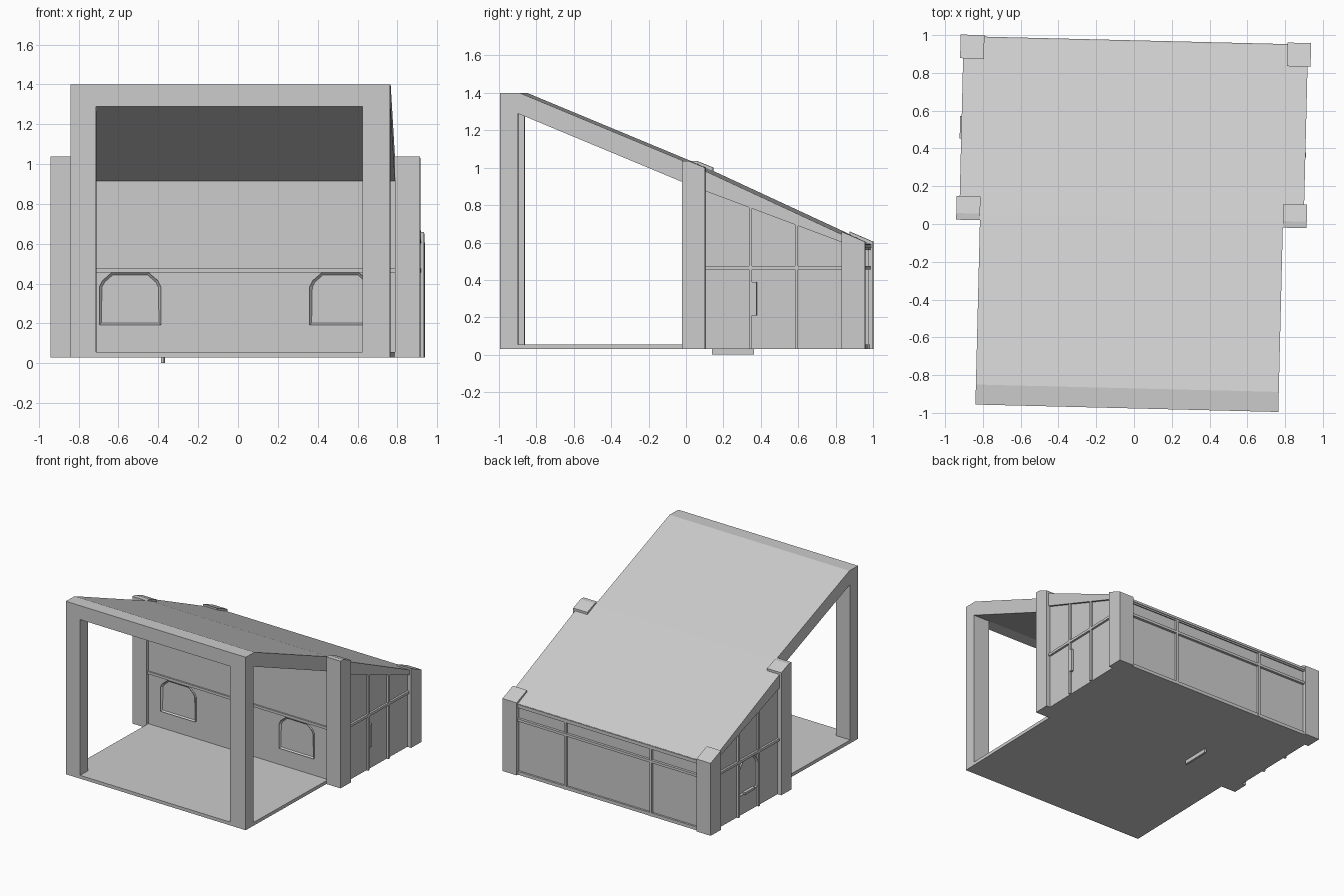
import bpy, bmesh
from mathutils import Matrix, Vector

if "Cube" in bpy.data.objects:
    bpy.data.objects.remove(bpy.data.objects["Cube"])

# The whole shelter sits slightly turned about z
PLACE = Matrix.Rotation(-0.0245, 4, 'Z') @ Matrix.Translation((-0.014, 0, 0))


def finish(name, bm):
    bmesh.ops.recalc_face_normals(bm, faces=bm.faces[:])
    bm.transform(PLACE)
    me = bpy.data.meshes.new(name)
    bm.to_mesh(me)
    bm.free()
    ob = bpy.data.objects.new(name, me)
    bpy.context.collection.objects.link(ob)
    return ob


def prism(name, profile, x0, x1):
    """Side profile of (y, z) points extruded from x0 to x1."""
    bm = bmesh.new()
    f = bm.faces.new([bm.verts.new((x0, y, z)) for y, z in profile])
    r = bmesh.ops.extrude_face_region(bm, geom=[f])
    bmesh.ops.translate(bm, vec=(x1 - x0, 0, 0),
                        verts=[v for v in r['geom'] if isinstance(v, bmesh.types.BMVert)])
    return finish(name, bm)


def box(name, x0, x1, y0, y1, z0, z1):
    return prism(name, [(y0, z0), (y1, z0), (y1, z1), (y0, z1)], x0, x1)


def arch_window(name, centre, along, out, width, depth=0.016):
    """Clipped-arch window: raised frame with a sunken pane."""
    w, z0, z1 = width / 2, 0.192, 0.455
    half = [(w, z0), (w, 0.385), (w * 0.9, 0.415), (w * 0.6, z1)]
    pts = half + [(-u, z) for u, z in reversed(half)]
    along, out, centre = Vector(along), Vector(out), Vector(centre)
    bm = bmesh.new()
    f = bm.faces.new([bm.verts.new(centre + along * u + Vector((0, 0, z))) for u, z in pts])
    r = bmesh.ops.extrude_face_region(bm, geom=[f])
    bmesh.ops.translate(bm, vec=out * depth,
                        verts=[v for v in r['geom'] if isinstance(v, bmesh.types.BMVert)])
    front = [g for g in r['geom'] if isinstance(g, bmesh.types.BMFace)]
    bmesh.ops.inset_region(bm, faces=front, thickness=0.013)
    bmesh.ops.translate(bm, vec=out * -0.012, verts=front[0].verts[:])
    return finish(name, bm)


def roof_under(y):
    return 0.915 - (y - 0.02) * 0.374


# Floor slabs
box("porch_floor", -0.802, 0.802, -0.976, 0.03, 0.03, 0.056)
box("room_floor", -0.895, 0.895, 0.03, 0.965, 0.03, 0.056)
box("underfloor_bar", -0.377, -0.361, 0.13, 0.355, 0.0, 0.032)

# Roof: porch part is narrower, room part wider and tapered
prism("porch_roof", [(-0.976, 1.29), (-0.976, 1.4), (-0.87, 1.4), (0.03, 1.026),
                     (0.03, 0.911), (-0.88, 1.29)], -0.802, 0.802)
prism("room_roof", [(0.03, 1.026), (0.966, 0.592), (0.966, 0.56), (0.03, 0.911)],
      -0.912, 0.912)

# Porch front posts
box("porch_post_left", -0.802, -0.675, -0.976, -0.88, 0.03, 1.3)
box("porch_post_right", 0.662, 0.802, -0.976, -0.88, 0.03, 1.3)

# Enclosed room body
prism("room_walls", [(0.022, 0.03), (0.95, 0.03), (0.95, roof_under(0.95) + 0.01),
                     (0.022, 0.92)], -0.895, 0.895)

for s, side in ((-1, "left"), (1, "right")):
    def sx(a, b):
        return sorted((s * a, s * b))
    # Corner posts with caps following the roof slope
    prism("room_front_post_" + side, [(0, 0.03), (0.125, 0.03), (0.125, 1.0), (0.035, 1.037),
                                      (0, 1.037)], *sx(0.802, 0.928))
    prism("room_back_post_" + side, [(0.855, 0.03), (0.98, 0.03), (0.98, 0.604),
                                     (0.855, 0.658)], *sx(0.802, 0.928))
    # Side wall rail and mullions
    box("side_rail_" + side, *sx(0.89, 0.911), 0.1, 0.88, 0.455, 0.475)
    for i, y in enumerate((0.367, 0.612)):
        box(f"side_mullion_{side}_{i}", *sx(0.89, 0.911), y - 0.008, y + 0.008, 0.03,
            roof_under(y) + 0.01)
    # Back wall mullions
    box("back_mullion_" + side, *sx(0.372, 0.39), 0.945, 0.968, 0.03, 0.575)
    # Windows looking onto the porch
    arch_window("porch_window_" + side, (s * 0.528, 0.023, 0), (1, 0, 0), (0, -1, 0), 0.308)

# Horizontal rails on porch wall and back wall
box("porch_wall_rail", -0.81, 0.81, 0.01, 0.03, 0.455, 0.475)
box("back_rail_low", -0.81, 0.81, 0.945, 0.97, 0.455, 0.475)
box("back_rail_high", -0.81, 0.81, 0.945, 0.972, 0.572, 0.59)

# Left side window with sill, right side handle
arch_window("side_window", (-0.894, 0.49, 0), (0, 1, 0), (-1, 0, 0), 0.225, 0.014)
box("side_window_sill", -0.92, -0.89, 0.43, 0.55, 0.19, 0.208)
box("side_handle", 0.89, 0.915, 0.375, 0.4, 0.21, 0.39)
